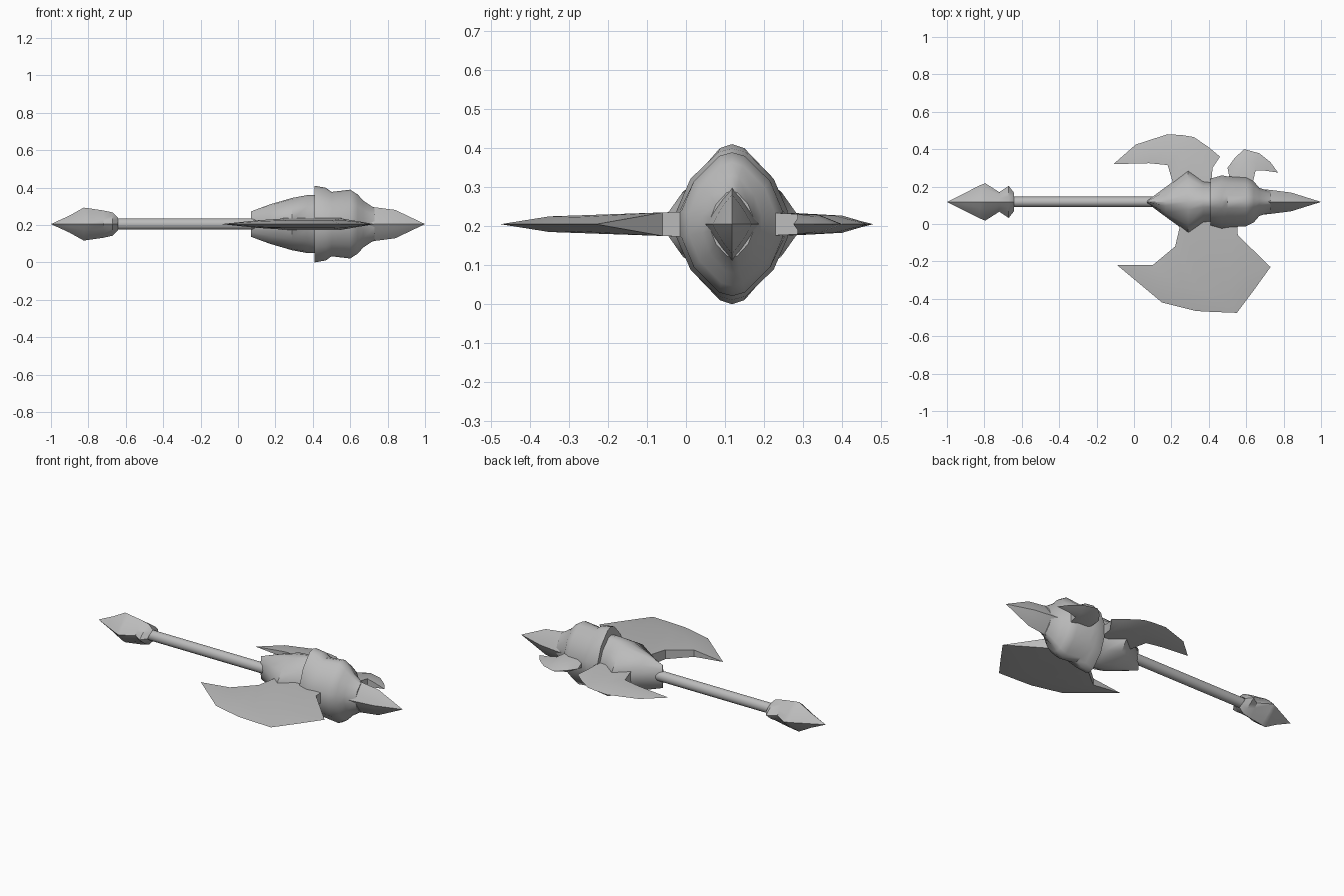
import bpy, bmesh, math

CY, CZ = 0.118, 0.205          # weapon axis
steel = bpy.data.materials.new("steel_grey")
steel.diffuse_color = (0.5, 0.5, 0.5, 1)


def finish(bm, name, angle=40):
    bmesh.ops.remove_doubles(bm, verts=bm.verts, dist=0.0005)
    bmesh.ops.recalc_face_normals(bm, faces=bm.faces)
    me = bpy.data.meshes.new(name)
    bm.to_mesh(me)
    bm.free()
    me.materials.append(steel)
    ob = bpy.data.objects.new(name, me)
    bpy.context.collection.objects.link(ob)
    bpy.ops.object.select_all(action='DESELECT')
    ob.select_set(True)
    bpy.context.view_layer.objects.active = ob
    bpy.ops.object.shade_smooth_by_angle(angle=math.radians(angle))
    return ob


def section(quarter):
    """Mirror a quarter outline (top to side) into a full closed section."""
    right = quarter + [(y, -z) for y, z in reversed(quarter)]
    left = [(-y, z) for y, z in reversed(right)]
    out = []
    for p in right + left:
        if not any(abs(p[0] - q[0]) + abs(p[1] - q[1]) < 1e-6 for q in out):
            out.append(p)
    return out


def loft(name, rings, quarter):
    """Rings are (x, half width, half height) along the weapon axis."""
    sec = section(quarter)
    n = len(sec)
    bm = bmesh.new()
    rows = [[bm.verts.new((x, CY + y * ry, CZ + z * rz)) for y, z in sec]
            for x, ry, rz in rings]
    for a, b in zip(rows, rows[1:]):
        for i in range(n):
            j = (i + 1) % n
            bm.faces.new((a[i], a[j], b[j], b[i]))
    for row, ring in ((rows[0], rings[0]), (rows[-1], rings[-1])):
        if ring[1] > 0:
            bm.faces.new(row)
    return finish(bm, name)


def blade(name, columns):
    """Columns run tip to tip: (inner, middle, edge) points as (x, y, half thickness)."""
    bm = bmesh.new()
    sides = []
    for s in (1, -1):
        rows = [[bm.verts.new((x, y, CZ + s * h)) for x, y, h in col] for col in columns]
        for a, b in zip(rows, rows[1:]):
            for i in range(2):
                bm.faces.new((a[i], a[i + 1], b[i + 1], b[i]))
        sides.append(rows)
    up, lo = sides
    for k in range(len(columns) - 1):      # wall along the thick inner side
        bm.faces.new((up[k][0], up[k + 1][0], lo[k + 1][0], lo[k][0]))
    return finish(bm, name, 30)


ROUND = [(0, 1), (0.383, 0.924), (0.707, 0.707), (0.924, 0.383), (1, 0)]
FULL = [(0, 1), (0.25, 0.95), (0.75, 0.6), (1, 0.18)]
DIAMOND = [(0, 1), (0.35, 0.72), (0.72, 0.35), (1, 0)]

# Shaft and pommel
loft("shaft", [(-0.72, 0.028, 0.03), (0.35, 0.028, 0.03)], ROUND)
loft("pommel", [(-1, 0, 0), (-0.9, 0.05, 0.046), (-0.825, 0.088, 0.088),
                (-0.795, 0.1, 0.084), (-0.72, 0.052, 0.073), (-0.67, 0.086, 0.062),
                (-0.642, 0.05, 0.034), (-0.68, 0.028, 0.03)], DIAMOND)

# Head: rear leaf-shaped lobe, front cup, top spike
loft("rear_lobe", [(0.07, 0.006, 0.068), (0.17, 0.08, 0.105), (0.29, 0.167, 0.14),
                   (0.37, 0.11, 0.155), (0.45, 0.1, 0.155)], FULL)
loft("front_cup", [(0.41, 0.125, 0.205), (0.47, 0.142, 0.194), (0.5, 0.136, 0.172),
                   (0.6, 0.13, 0.184), (0.64, 0.11, 0.158), (0.67, 0.075, 0.125),
                   (0.73, 0.055, 0.085)], FULL)
loft("tip_spike", [(0.62, 0.075, 0.12), (0.73, 0.064, 0.09), (0.84, 0.05, 0.076),
                   (1, 0, 0)], DIAMOND)

# Large main blade
tip_a, tip_b = (-0.09, -0.22, 0), (0.73, -0.23, 0)
blade("main_blade", [
    (tip_a,) * 3,
    ((0.10, -0.22, 0.02), (0.13, -0.32, 0.016), (0.15, -0.42, 0)),
    ((0.22, -0.12, 0.028), (0.26, -0.35, 0.02), (0.33, -0.465, 0)),
    ((0.26, 0.05, 0.034), (0.35, -0.35, 0.02), (0.42, -0.47, 0)),
    ((0.55, 0.05, 0.034), (0.5, -0.35, 0.02), (0.55, -0.475, 0)),
    ((0.555, -0.06, 0.03), (0.58, -0.28, 0.018), (0.64, -0.355, 0)),
    (tip_b,) * 3])

# Smaller back blade
tip_a, tip_b = (-0.11, 0.32, 0), (0.46, 0.36, 0)
blade("back_blade", [
    (tip_a,) * 3,
    ((0.08, 0.325, 0.018), (0.06, 0.38, 0.016), (0.01, 0.425, 0)),
    ((0.18, 0.315, 0.026), (0.18, 0.4, 0.02), (0.18, 0.48, 0)),
    ((0.22, 0.18, 0.034), (0.26, 0.4, 0.022), (0.26, 0.475, 0)),
    ((0.41, 0.18, 0.034), (0.34, 0.38, 0.022), (0.32, 0.465, 0)),
    ((0.42, 0.30, 0.026), (0.40, 0.36, 0.015), (0.40, 0.41, 0)),
    (tip_b,) * 3])

# Small curved hook
tip_a, tip_b = (0.5, 0.3, 0), (0.77, 0.275, 0)
blade("hook", [
    (tip_a,) * 3,
    ((0.52, 0.2, 0.03), (0.55, 0.32, 0.024), (0.54, 0.355, 0)),
    ((0.63, 0.2, 0.03), (0.6, 0.34, 0.024), (0.59, 0.4, 0)),
    ((0.65, 0.285, 0.026), (0.65, 0.33, 0.02), (0.67, 0.378, 0)),
    ((0.7, 0.285, 0.014), (0.71, 0.305, 0.01), (0.73, 0.33, 0)),
    (tip_b,) * 3])
